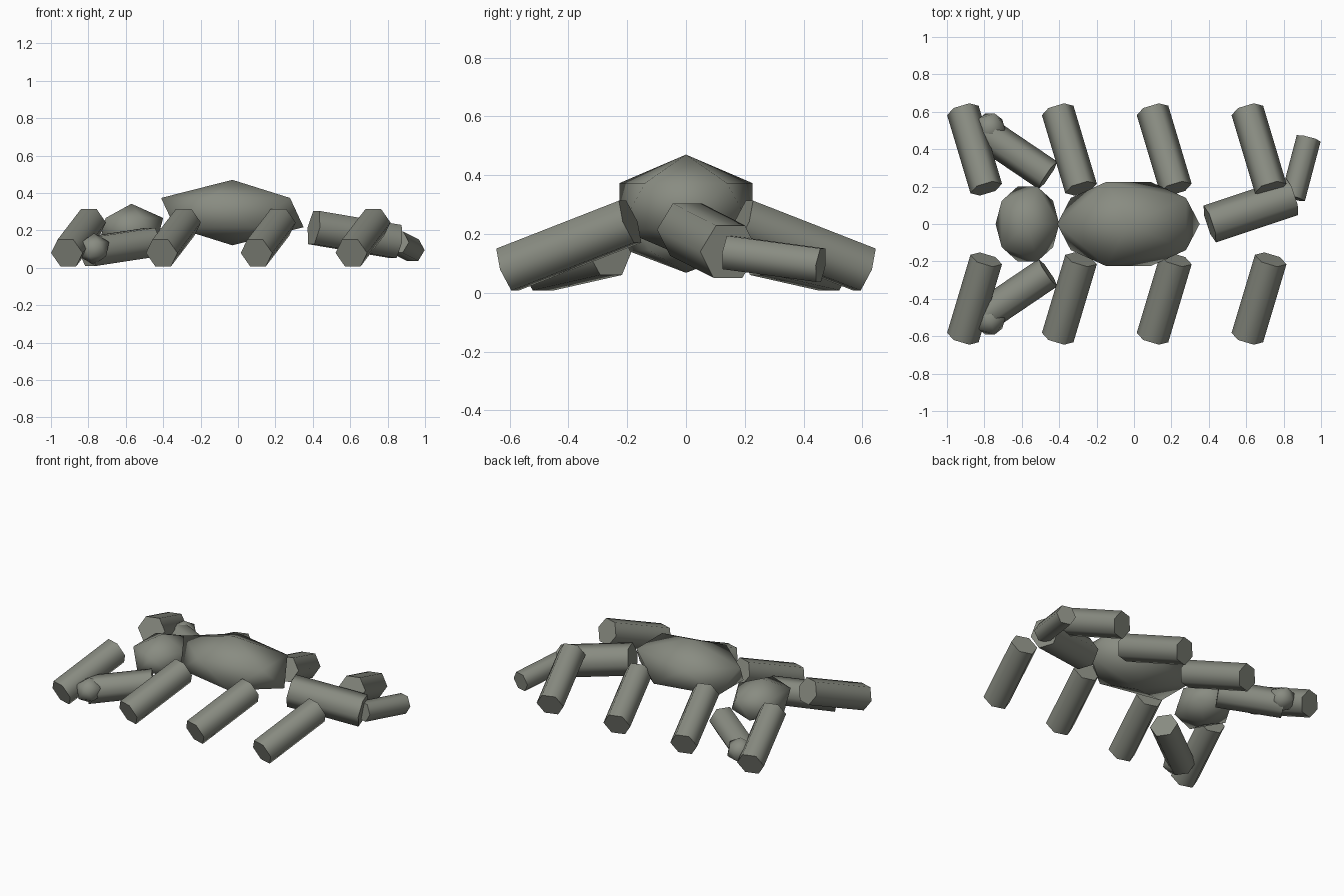
import bpy
import math
from mathutils import Matrix, Vector

cube = bpy.data.objects.get("Cube")
if cube:
    bpy.data.objects.remove(cube, do_unlink=True)

# Single grey-green material
shell = bpy.data.materials.new("grey_green_shell")
shell.use_nodes = True
color = (0.25, 0.262, 0.222, 1)
shell.diffuse_color = color
shell.node_tree.nodes["Principled BSDF"].inputs["Base Color"].default_value = color


def finish(name, matrix, angle):
    """Name, place, colour and smooth the primitive just added."""
    obj = bpy.context.object
    obj.name = name
    obj.data.transform(matrix)
    obj.data.materials.append(shell)
    bpy.ops.object.shade_smooth_by_angle(angle=math.radians(angle))


def lump(name, center, size, spin=0):
    """Squashed twenty-sided ball."""
    bpy.ops.mesh.primitive_ico_sphere_add(subdivisions=1, radius=1)
    matrix = (Matrix.Translation(center) @ Matrix.Diagonal((*size, 1))
              @ Matrix.Rotation(spin, 4, 'Z'))
    finish(name, matrix, 180)


def limb(name, start, end, radius):
    """Six-sided rod between two points, flat side up."""
    start, end = Vector(start), Vector(end)
    bpy.ops.mesh.primitive_cylinder_add(vertices=6, radius=radius,
                                        depth=(end - start).length)
    axis = (end - start).normalized()
    side = Vector((0, 0, 1)).cross(axis).normalized()
    up = side.cross(axis)
    turn = Matrix((up, side, axis)).transposed().to_4x4()
    finish(name, Matrix.Translation((start + end) / 2) @ turn, 65)


# Body and head
lump("body", (-0.03, 0, 0.295), (0.426, 0.265, 0.175), math.pi)
lump("head", (-0.57, 0, 0.205), (0.19, 0.235, 0.137))

for side, label in ((-1, "right"), (1, "left")):
    # Four walking legs on each side
    for i in range(4):
        x = -0.915 + 0.507 * i
        limb(f"leg_{label}_{i + 1}", (x + 0.125, side * 0.19, 0.242),
             (x, side * 0.607, 0.079), 0.088)
    # Pincer arm and its knobbly end
    limb(f"pincer_arm_{label}", (-0.46, side * 0.26, 0.137),
         (-0.80, side * 0.49, 0.085), 0.089)
    lump(f"pincer_{label}", (-0.77, side * 0.51, 0.1), (0.09, 0.095, 0.085))

# Bent tail
limb("tail_base", (0.405, 0, 0.215), (0.845, 0.147, 0.14), 0.104)
limb("tail_tip", (0.85, 0.14, 0.137), (0.934, 0.458, 0.094), 0.066)
